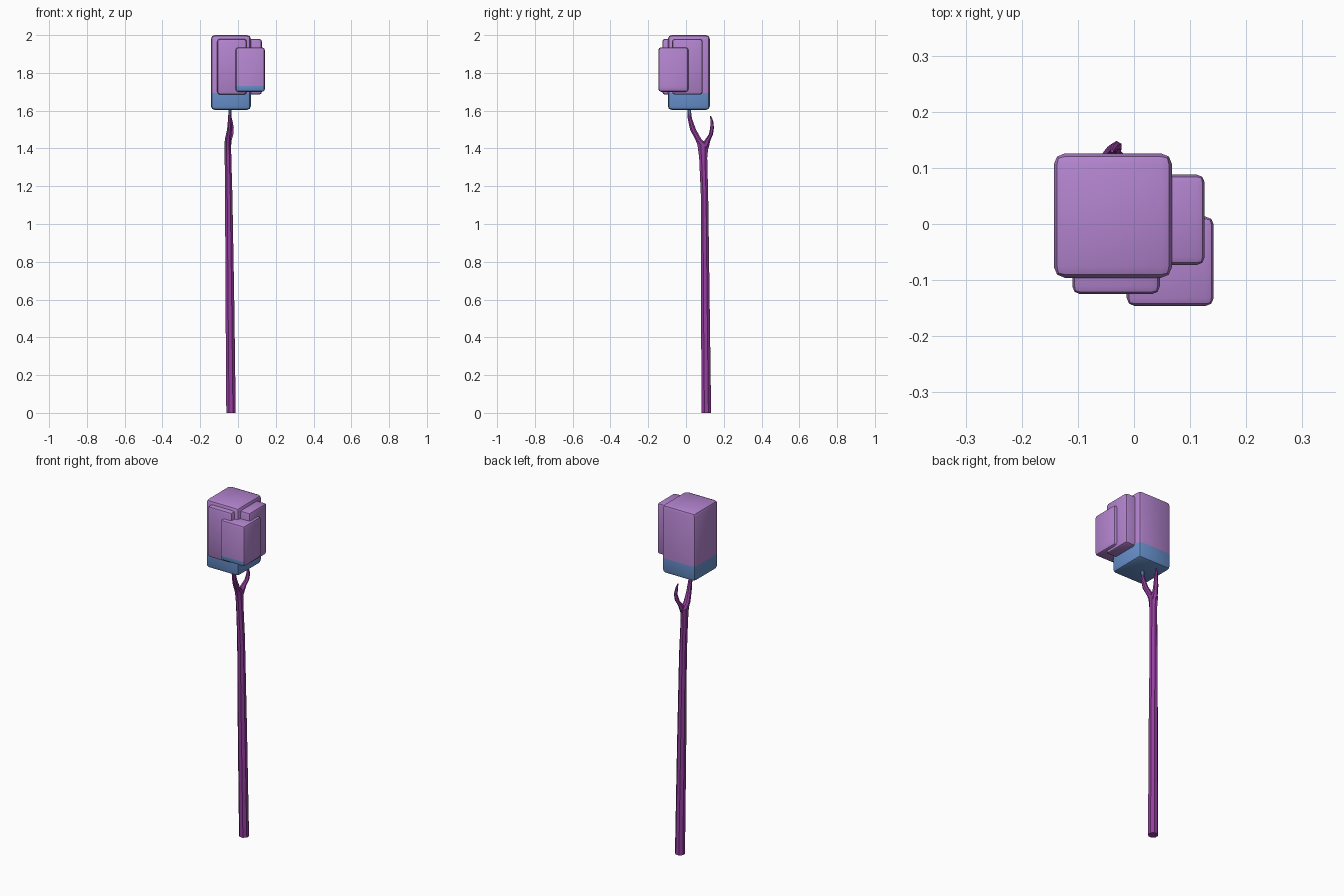
import bpy, bmesh, math
from mathutils import Vector

if "Cube" in bpy.data.objects:
    bpy.data.objects.remove(bpy.data.objects["Cube"])


def material(name, rgb):
    m = bpy.data.materials.new(name)
    m.diffuse_color = (*rgb, 1)
    m.use_nodes = True
    m.node_tree.nodes["Principled BSDF"].inputs["Base Color"].default_value = m.diffuse_color
    return m


LILAC = material("lilac leaves", (0.45, 0.23, 0.62))
BLUE = material("blue leaf underside", (0.14, 0.29, 0.62))
BARK = material("purple bark", (0.30, 0.05, 0.35))


def finish(bm, name, mats, angle):
    bmesh.ops.recalc_face_normals(bm, faces=bm.faces)
    me = bpy.data.meshes.new(name)
    bm.to_mesh(me)
    bm.free()
    for m in mats:
        me.materials.append(m)
    ob = bpy.data.objects.new(name, me)
    bpy.context.collection.objects.link(ob)
    bpy.ops.object.select_all(action='DESELECT')
    bpy.context.view_layer.objects.active = ob
    ob.select_set(True)
    bpy.ops.object.shade_smooth_by_angle(angle=math.radians(angle))
    return ob


def split_at(bm, z):
    bmesh.ops.bisect_plane(bm, geom=bm.verts[:] + bm.edges[:] + bm.faces[:],
                           plane_co=(0, 0, z), plane_no=(0, 0, 1))


def leaf_block(name, lo, hi, bevel, blue_z=None, front_only=False):
    """Rounded block, blue below blue_z."""
    lo, hi = Vector(lo), Vector(hi)
    bm = bmesh.new()
    bmesh.ops.create_cube(bm, size=1)
    for v in bm.verts:
        v.co = (lo + hi) / 2 + Vector(a * b for a, b in zip(v.co, hi - lo))
    bmesh.ops.bevel(bm, geom=bm.edges[:], offset=bevel, segments=2,
                    profile=0.5, affect='EDGES')
    if blue_z:
        split_at(bm, blue_z)
        bm.normal_update()
        for f in bm.faces:
            low = f.calc_center_median().z < blue_z
            if low and (not front_only or f.normal.y < -0.6):
                f.material_index = 1
    finish(bm, name, [LILAC, BLUE], 35)


def limb(name, rings, sides, blue_z=None):
    """Tapered tube through (x, y, z, rx, ry) rings."""
    bm = bmesh.new()
    loops = []
    for x, y, z, rx, ry in rings:
        loops.append([bm.verts.new((x + rx * math.cos(t), y + ry * math.sin(t), z))
                      for t in (math.tau * (i + 0.5) / sides for i in range(sides))])
    for a, b in zip(loops, loops[1:]):
        for i in range(sides):
            j = (i + 1) % sides
            bm.faces.new((a[i], a[j], b[j], b[i]))
    bm.faces.new(loops[0][::-1])
    bm.faces.new(loops[-1])
    if blue_z:
        split_at(bm, blue_z)
        for f in bm.faces:
            if f.calc_center_median().z > blue_z:
                f.material_index = 1
    finish(bm, name, [BARK, BLUE], 30)


# Foliage: one large block and three overlapping smaller ones
leaf_block("main_foliage", (-0.143, -0.096, 1.604), (0.068, 0.126, 2.0), 0.02, 1.693)
leaf_block("front_left_foliage", (-0.11, -0.125, 1.685), (0.046, 0.03, 1.98), 0.014)
leaf_block("right_foliage", (-0.03, -0.073, 1.685), (0.126, 0.088, 1.98), 0.014)
leaf_block("front_right_foliage", (-0.013, -0.146, 1.70), (0.142, 0.013, 1.935), 0.014,
           1.73, True)

# Trunk, bending forward into the branch that carries the foliage
limb("trunk", [
    (-0.037, 0.108, 0.00, 0.027, 0.027),
    (-0.043, 0.102, 0.60, 0.025, 0.025),
    (-0.049, 0.098, 1.15, 0.021, 0.021),
    (-0.053, 0.091, 1.35, 0.019, 0.023),
    (-0.054, 0.090, 1.42, 0.019, 0.032),
    (-0.053, 0.066, 1.447, 0.018, 0.018),
    (-0.046, 0.037, 1.50, 0.013, 0.017),
    (-0.043, 0.020, 1.56, 0.010, 0.012),
    (-0.042, 0.013, 1.64, 0.008, 0.009)], 8, 1.58)

# Small bare twig at the back of the fork
limb("back_twig", [
    (-0.051, 0.095, 1.40, 0.015, 0.024),
    (-0.046, 0.115, 1.445, 0.015, 0.015),
    (-0.036, 0.132, 1.475, 0.013, 0.011),
    (-0.031, 0.138, 1.51, 0.010, 0.010),
    (-0.035, 0.137, 1.545, 0.007, 0.007),
    (-0.039, 0.130, 1.572, 0.003, 0.003)], 6)
